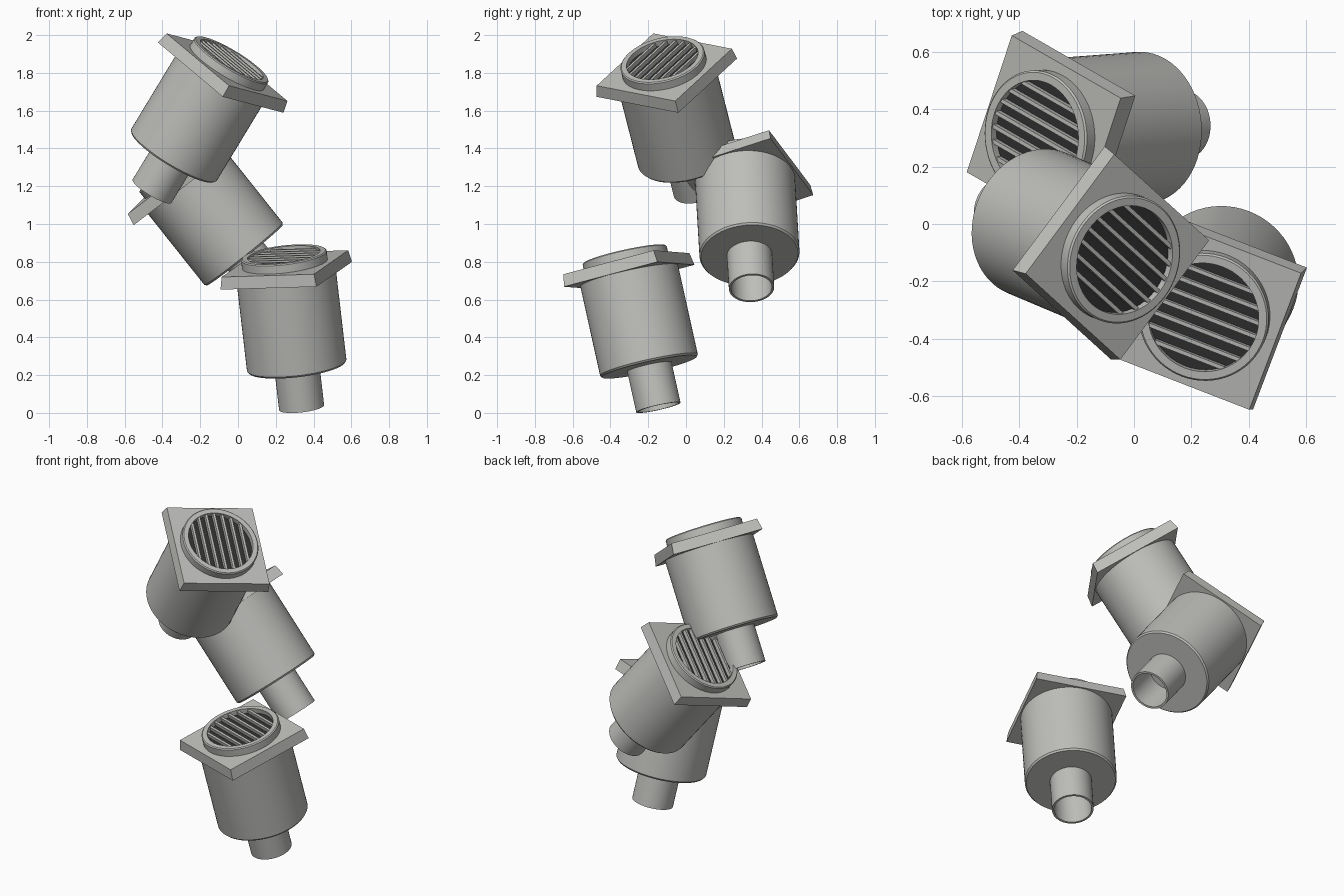
import bpy, bmesh, math
from mathutils import Matrix, Vector

cube = bpy.data.objects.get("Cube")
if cube:
    bpy.data.objects.remove(cube, do_unlink=True)


def material(name, colour):
    m = bpy.data.materials.new(name)
    m.use_nodes = True
    m.diffuse_color = colour
    m.node_tree.nodes["Principled BSDF"].inputs["Base Color"].default_value = colour
    return m


grey = material("warm grey metal", (0.52, 0.52, 0.5, 1))
dark = material("dark opening", (0.03, 0.03, 0.03, 1))


def finish(bm, name, mat):
    bmesh.ops.recalc_face_normals(bm, faces=bm.faces)
    mesh = bpy.data.meshes.new(name)
    bm.to_mesh(mesh)
    bm.free()
    mesh.materials.append(mat)
    return mesh


def lathe(name, profile, mat, closed=False, steps=64):
    """Spin a (radius, height) profile about the local z axis."""
    bm = bmesh.new()
    verts = [bm.verts.new((r, 0, z)) for r, z in profile]
    pairs = list(zip(verts, verts[1:]))
    if closed:
        pairs.append((verts[-1], verts[0]))
    edges = [bm.edges.new(p) for p in pairs]
    bmesh.ops.spin(bm, geom=verts + edges, cent=(0, 0, 0), axis=(0, 0, 1),
                   angle=math.tau, steps=steps)
    bmesh.ops.remove_doubles(bm, verts=bm.verts, dist=0.0005)
    return finish(bm, name, mat)


def square_plate(name, low, high, thick, mat):
    """Square plate with slightly tapered sides and its top at z = 0."""
    bm = bmesh.new()
    bmesh.ops.create_cone(bm, cap_ends=True, segments=4, depth=thick,
                          radius1=low / math.sqrt(2), radius2=high / math.sqrt(2),
                          matrix=Matrix.Translation((0, 0, -thick / 2))
                          @ Matrix.Rotation(math.pi / 4, 4, "Z"))
    return finish(bm, name, mat)


def slats(name, radius, count, pitch, mat):
    """Parallel bars trimmed to a round opening."""
    bm = bmesh.new()
    for i in range(count):
        y = (i - (count - 1) / 2) * pitch
        length = 2 * math.sqrt(radius ** 2 - y ** 2)
        bmesh.ops.create_cube(bm, size=1, matrix=Matrix.Translation((0, y, 0.031))
                              @ Matrix.Diagonal((length, 0.014, 0.024, 1)))
    return finish(bm, name, mat)


# Parts shared by the three units; local z runs along the drum, out of the grille
body = [(0, -0.06), (0.265, -0.06), (0.265, -0.553), (0.257, -0.563), (0.11, -0.563)]
pipe = [(0.12, -0.56), (0.12, -0.785), (0.108, -0.785), (0.108, -0.565), (0, -0.565)]
ring = [(0.228, -0.005), (0.228, 0.044), (0.222, 0.05), (0.194, 0.05), (0.194, -0.005)]
parts = {
    "drum_body": lathe("drum_body", body, grey),
    "outlet_pipe": lathe("outlet_pipe", pipe, grey),
    "square_flange": square_plate("square_flange", 0.545, 0.525, 0.066, grey),
    "grille_ring": lathe("grille_ring", ring, grey, closed=True),
    "grille_slats": slats("grille_slats", 0.196, 7, 0.049, grey),
    "grille_backing": lathe("grille_backing", [(0, 0.02), (0.195, 0.02)], dark),
}

# Placement of each unit: flange centre, outward axis, slat direction
units = {
    "upper": ((-0.058, -0.115, 1.83), (0.505, -0.213, 0.834), (0.33, -0.30, -0.28)),
    "middle": ((-0.315, 0.31, 1.275), (-0.622, -0.047, 0.782), (0.40, -0.23, 0.305)),
    "lower": ((0.248, -0.315, 0.79), (-0.113, -0.215, 0.97), (0.49, -0.19, 0.015)),
}

for unit, (centre, axis, along) in units.items():
    z = Vector(axis).normalized()
    y = z.cross(Vector(along)).normalized()
    x = y.cross(z)
    frame = Matrix.Translation(centre) @ Matrix((x, y, z)).transposed().to_4x4()
    for part, mesh in parts.items():
        ob = bpy.data.objects.new(f"{unit}_{part}", mesh)
        bpy.context.collection.objects.link(ob)
        ob.matrix_world = frame

# Smooth the round parts while keeping their rims sharp
bpy.ops.object.select_all(action="DESELECT")
for part in ("drum_body", "outlet_pipe", "grille_ring"):
    ob = bpy.data.objects["upper_" + part]
    ob.select_set(True)
    bpy.context.view_layer.objects.active = ob
bpy.ops.object.shade_smooth_by_angle(angle=math.radians(30))
